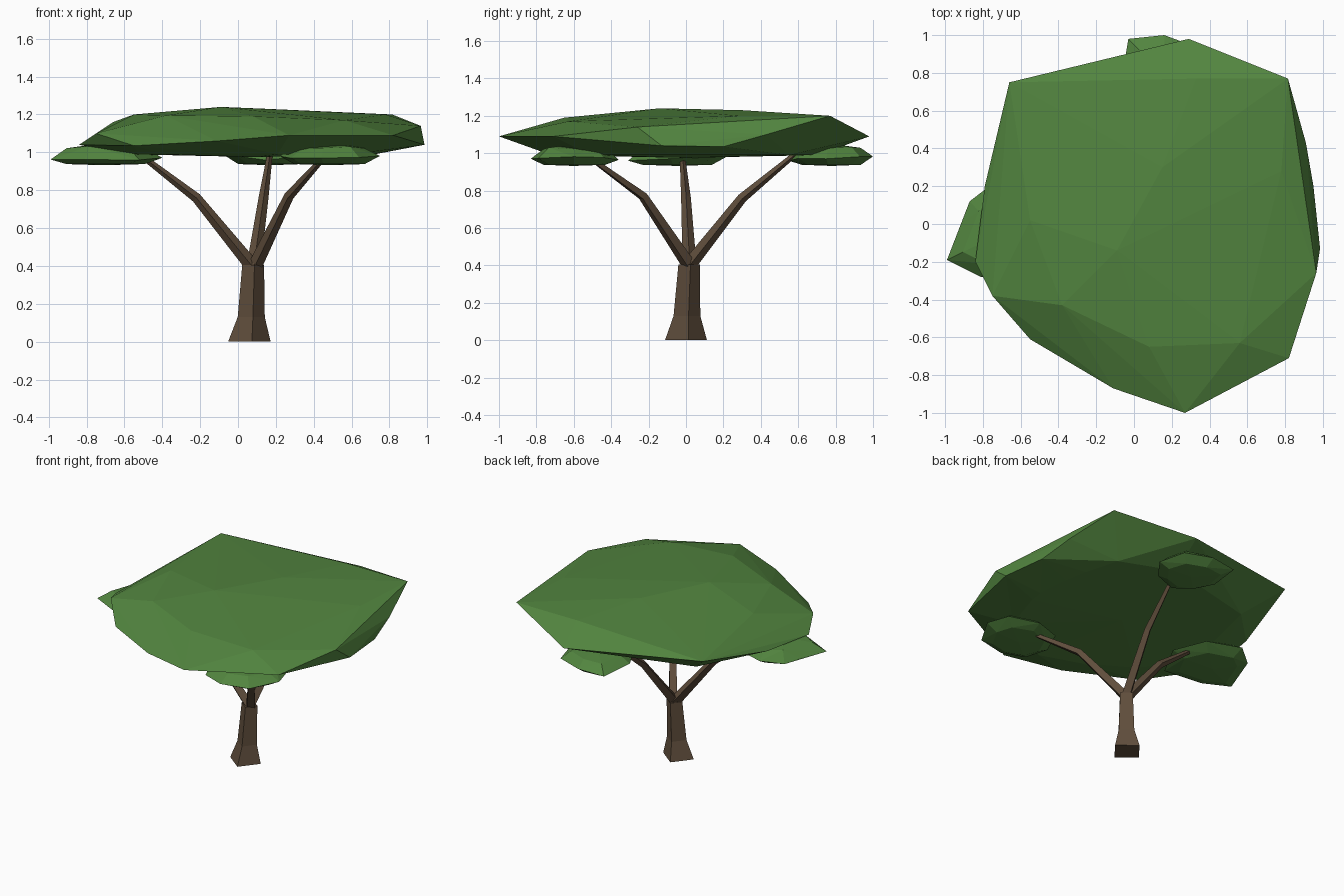
import bpy, bmesh, math, random
from mathutils import Vector

if "Cube" in bpy.data.objects:
    bpy.data.objects.remove(bpy.data.objects["Cube"])

random.seed(4)


def material(name, color):
    m = bpy.data.materials.new(name)
    m.diffuse_color = (*color, 1)
    m.use_nodes = True
    m.node_tree.nodes["Principled BSDF"].inputs["Base Color"].default_value = m.diffuse_color
    return m


LEAF = material("leaf_green", (0.085, 0.235, 0.05))
BARK = material("bark_brown", (0.115, 0.075, 0.045))


def finish(bm, name, mat):
    bmesh.ops.recalc_face_normals(bm, faces=bm.faces)
    me = bpy.data.meshes.new(name)
    bm.to_mesh(me)
    bm.free()
    me.materials.append(mat)
    bpy.context.collection.objects.link(bpy.data.objects.new(name, me))


def limb(name, path, sides=4, turn=0.0, upright=False):
    """Faceted tapering tube through (x, y, z, radius) points."""
    bm = bmesh.new()
    rings = []
    pts = [Vector(p[:3]) for p in path]
    for i, p in enumerate(path):
        d = pts[min(i + 1, len(pts) - 1)] - pts[max(i - 1, 0)]
        d = Vector((0, 0, 1)) if upright else d.normalized()
        u = Vector((0, 1, 0)).cross(d).normalized()
        v = d.cross(u)
        angles = [turn + math.tau * k / sides for k in range(sides)]
        rings.append([bm.verts.new(pts[i] + p[3] * (math.cos(a) * u + math.sin(a) * v))
                      for a in angles])
    for a, b in zip(rings, rings[1:]):
        for k in range(sides):
            j = (k + 1) % sides
            bm.faces.new((a[k], a[j], b[j], b[k]))
    bm.faces.new(rings[0])
    bm.faces.new(rings[-1])
    finish(bm, name, BARK)


def foliage(name, points):
    """Faceted leaf mass: hull around the given points."""
    bm = bmesh.new()
    for p in points:
        bm.verts.new(p)
    res = bmesh.ops.convex_hull(bm, input=bm.verts)
    loose = [v for v in bm.verts if not v.link_faces]
    bmesh.ops.delete(bm, geom=loose, context='VERTS')
    finish(bm, name, LEAF)


# Trunk with flared foot
limb("trunk", [(0.06, 0, 0, 0.113), (0.07, 0.005, 0.13, 0.072), (0.08, 0.017, 0.405, 0.058)],
     turn=0.12, upright=True)

# Three bent branches
limb("left_branch", [(0.09, 0.02, 0.38, 0.038), (-0.22, 0.0, 0.76, 0.026), (-0.52, -0.02, 0.99, 0.014)])
limb("front_branch", [(0.08, 0.03, 0.38, 0.038), (0.27, -0.23, 0.77, 0.026), (0.46, -0.52, 0.98, 0.014)])
limb("back_branch", [(0.08, 0.0, 0.38, 0.038), (0.135, 0.3, 0.76, 0.026), (0.17, 0.59, 1.0, 0.014)])

# Broad umbrella canopy: rim, crown and shallow underside
rim = [(-0.66, 0.75, 1.16), (-0.2, 0.845, 1.12), (0.29, 0.98, 1.09), (0.815, 0.77, 1.2),
       (0.91, 0.43, 1.1), (0.95, 0.2, 1.035), (0.985, -0.13, 1.04), (0.965, -0.26, 1.14),
       (0.82, -0.71, 1.09), (0.27, -1.0, 1.09), (-0.11, -0.87, 1.06), (-0.55, -0.61, 1.035),
       (-0.75, -0.38, 1.1), (-0.84, -0.2, 1.04), (-0.79, 0.2, 1.06)]
crown = [(0.08, -0.65, 1.19), (-0.38, -0.43, 1.195), (0.56, -0.63, 1.17), (0.78, 0.28, 1.2),
         (-0.09, -0.14, 1.24), (0.33, 0.77, 1.2), (-0.55, 0.02, 1.2), (0.15, 0.3, 1.23)]
under = [(0.05 + 0.72 * (x - 0.05), 0.72 * y, 0.99) for x, y, z in rim]
foliage("canopy", rim + crown + under + [(0.1, 0, 0.975)])


# Three small leaf clumps beneath the canopy, at the branch tips
def clump(name, outline, cx, cy):
    pts = []
    for x, y in outline:
        dx, dy = x - cx, y - cy
        pts.append((x, y, random.uniform(0.955, 0.985)))
        pts.append((cx + 0.7 * dx, cy + 0.7 * dy, random.uniform(1.02, 1.035)))
        pts.append((cx + 0.7 * dx, cy + 0.7 * dy, 0.938))
    foliage(name, pts + [(cx, cy, 1.05), (cx, cy, 0.932)])


clump("left_clump", [(-0.99, -0.19), (-0.91, 0.01), (-0.87, 0.12), (-0.74, 0.22), (-0.5, 0.14),
                     (-0.4, -0.08), (-0.52, -0.31), (-0.81, -0.28)], -0.71, -0.05)
clump("front_clump", [(0.22, -0.62), (0.3, -0.44), (0.5, -0.36), (0.7, -0.44),
                      (0.75, -0.6), (0.64, -0.79), (0.44, -0.83), (0.28, -0.77)], 0.48, -0.6)
clump("back_clump", [(-0.07, 0.74), (-0.03, 0.98), (0.16, 1.0), (0.35, 0.93),
                     (0.41, 0.75), (0.3, 0.6), (0.14, 0.55), (0.0, 0.61)], 0.17, 0.78)
